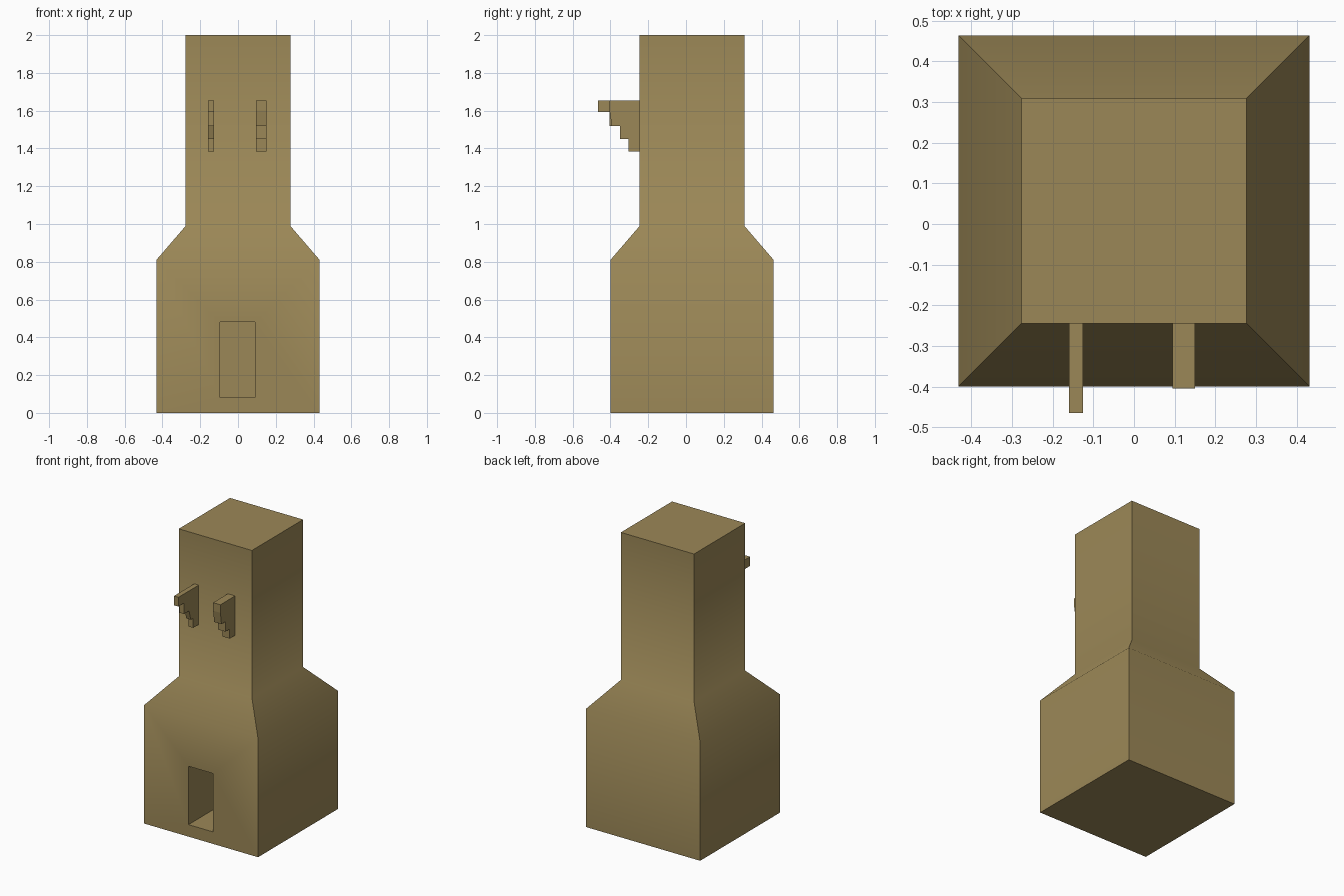
import bpy, bmesh, math

if "Cube" in bpy.data.objects:
    bpy.data.objects.remove(bpy.data.objects["Cube"])

mat = bpy.data.materials.new("sandstone")
mat.diffuse_color = (0.33, 0.245, 0.095, 1)
mat.use_nodes = True
mat.node_tree.nodes["Principled BSDF"].inputs["Base Color"].default_value = mat.diffuse_color


def make_object(name, bm):
    bmesh.ops.recalc_face_normals(bm, faces=bm.faces)
    mesh = bpy.data.meshes.new(name)
    bm.to_mesh(mesh)
    bm.free()
    obj = bpy.data.objects.new(name, mesh)
    bpy.context.collection.objects.link(obj)
    mesh.materials.append(mat)
    return obj


def square_loft(name, sections, cy):
    """Stack square rings of (half width, height) and cap both ends."""
    bm = bmesh.new()
    rings = [[bm.verts.new((sx * h, cy + sy * h, z))
              for sx, sy in ((-1, -1), (1, -1), (1, 1), (-1, 1))]
             for h, z in sections]
    for a, b in zip(rings, rings[1:]):
        for i in range(4):
            j = (i + 1) % 4
            bm.faces.new((a[i], a[j], b[j], b[i]))
    bm.faces.new(rings[0])
    bm.faces.new(rings[-1])
    return make_object(name, bm)


def bracket(name, x0, x1, profile):
    """Extrude a (y, z) side profile along x."""
    bm = bmesh.new()
    face = bm.faces.new([bm.verts.new((x0, y, z)) for y, z in profile])
    out = bmesh.ops.extrude_face_region(bm, geom=[face])
    verts = [g for g in out["geom"] if isinstance(g, bmesh.types.BMVert)]
    bmesh.ops.translate(bm, vec=(x1 - x0, 0, 0), verts=verts)
    return make_object(name, bm)


# Tower: wide base, sloped shoulder, narrow shaft
tower = square_loft("tower", [(0.432, 0), (0.432, 0.81), (0.277, 0.99), (0.277, 2.0)], 0.032)

# Doorway recess in the front
bpy.ops.mesh.primitive_cube_add(size=1, location=(-0.002, -0.25, 0.282))
cutter = bpy.context.object
cutter.name = "doorway_cutter"
cutter.scale = (0.186, 0.7, 0.4)
cutter.hide_render = True
cut = tower.modifiers.new("doorway", 'BOOLEAN')
cut.operation = 'DIFFERENCE'
cut.solver = 'EXACT'
cut.object = cutter
bpy.context.view_layer.update()
bpy.ops.object.select_all(action='DESELECT')
tower.select_set(True)
bpy.context.view_layer.objects.active = tower
bpy.ops.object.modifier_apply(modifier=cut.name)
bpy.data.objects.remove(cutter, do_unlink=True)
bpy.ops.object.shade_smooth_by_angle(angle=math.radians(50))

# Stepped brackets on the shaft front
wall = -0.24
lower_steps = [(-0.305, 1.45), (-0.305, 1.385), (wall, 1.385), (wall, 1.655)]
bracket("left_bracket", -0.16, -0.126,
        [(-0.465, 1.655), (-0.465, 1.592), (-0.405, 1.592), (-0.405, 1.518),
         (-0.35, 1.518), (-0.33, 1.45)] + lower_steps)
bracket("right_bracket", 0.095, 0.15,
        [(-0.405, 1.655), (-0.405, 1.6), (-0.393, 1.518), (-0.35, 1.518),
         (-0.35, 1.45)] + lower_steps)
